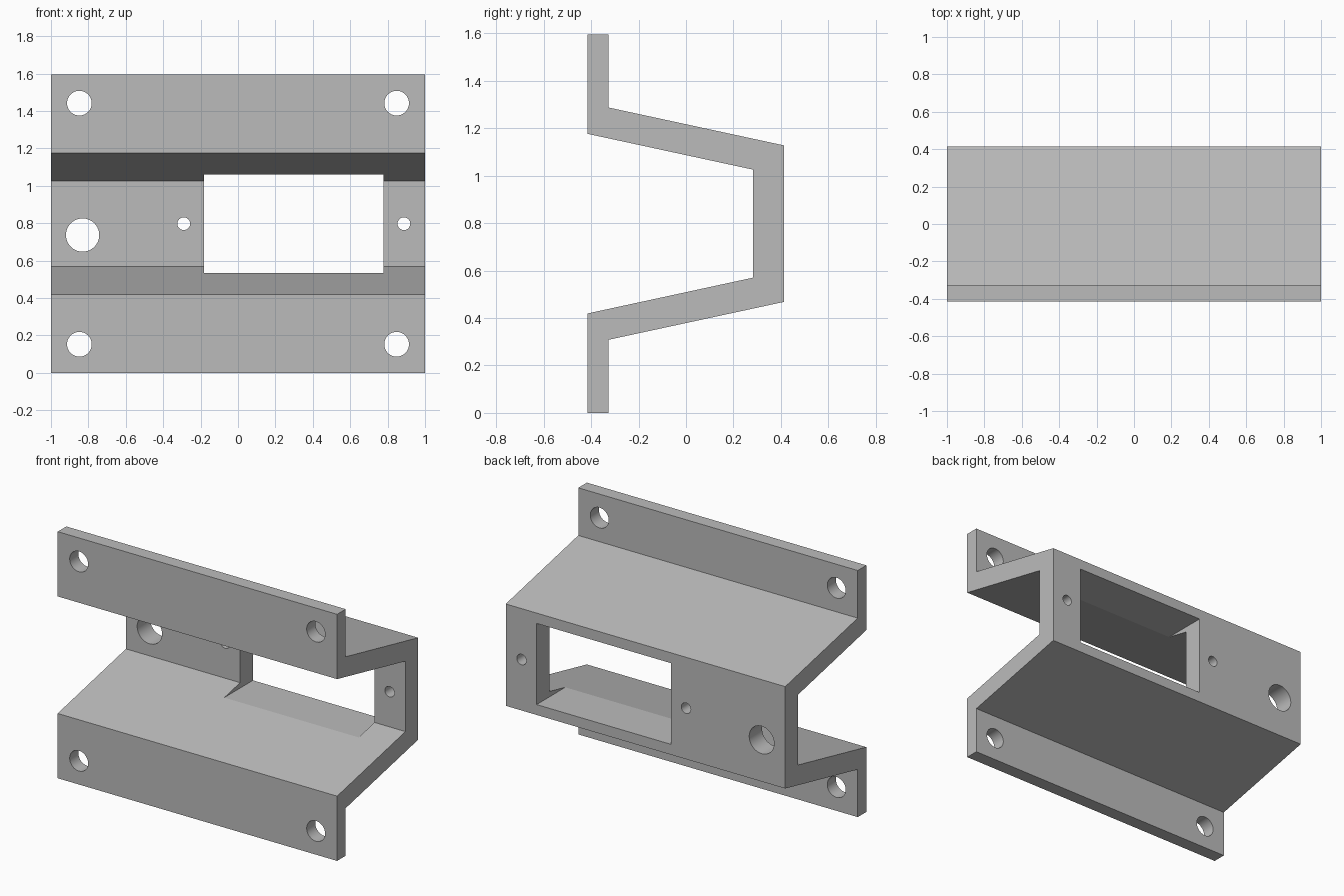
import bpy, bmesh, math
from mathutils import Matrix, Vector

cube = bpy.data.objects.get("Cube")
if cube:
    bpy.data.objects.remove(cube, do_unlink=True)

HEIGHT = 1.595
MID = HEIGHT / 2

grey = bpy.data.materials.new("plain_grey")
grey.use_nodes = True
grey.diffuse_color = (0.5, 0.5, 0.5, 1)
grey.node_tree.nodes["Principled BSDF"].inputs["Base Color"].default_value = (0.5, 0.5, 0.5, 1)


def make_object(name, bm):
    bmesh.ops.recalc_face_normals(bm, faces=bm.faces)
    mesh = bpy.data.meshes.new(name)
    bm.to_mesh(mesh)
    bm.free()
    mesh.materials.append(grey)
    obj = bpy.data.objects.new(name, mesh)
    bpy.context.collection.objects.link(obj)
    return obj


# Hat-section bracket: lower half of the (y, z) profile, mirrored upward
back_edge = [(-0.327, 0), (-0.327, 0.308), (0.414, 0.468)]
front_edge = [(0.283, 0.57), (-0.415, 0.419), (-0.415, 0)]
flip = lambda pts: [(y, HEIGHT - z) for y, z in reversed(pts)]
profile = back_edge + flip(back_edge) + flip(front_edge) + front_edge

bm = bmesh.new()
face = bm.faces.new([bm.verts.new((-1, y, z)) for y, z in profile])
swept = bmesh.ops.extrude_face_region(bm, geom=[face])["geom"]
bmesh.ops.translate(bm, vec=(2, 0, 0),
                    verts=[g for g in swept if isinstance(g, bmesh.types.BMVert)])
bracket = make_object("bracket", bm)

# Cutters: rectangular window, four mounting holes, two screw holes, cable hole
bm = bmesh.new()
left, right, low, high = -0.183, 0.779, 0.535, 1.06
bmesh.ops.create_cube(bm, size=1, matrix=Matrix.Translation(
    ((left + right) / 2, 0, (low + high) / 2)) @ Matrix.Diagonal((right - left, 2, high - low, 1)))

holes = [(x, z, 0.066) for x in (-0.848, 0.848) for z in (0.153, HEIGHT - 0.153)]
holes += [(x, MID, 0.034) for x in (-0.29, 0.887)]
holes.append((-0.831, 0.737, 0.089))
for x, z, radius in holes:
    bmesh.ops.create_cone(bm, cap_ends=True, segments=48, radius1=radius, radius2=radius, depth=2,
                          matrix=Matrix.Translation((x, 0, z)) @ Matrix.Rotation(math.pi / 2, 4, "X"))
cutter = make_object("opening_cutter", bm)
cutter.hide_render = True

# Cut the openings and bake the result
cut = bracket.modifiers.new("openings", "BOOLEAN")
cut.operation = "DIFFERENCE"
cut.solver = "EXACT"
cut.object = cutter
bpy.context.view_layer.update()
baked = bpy.data.meshes.new_from_object(bracket.evaluated_get(bpy.context.evaluated_depsgraph_get()))
bracket.modifiers.clear()
bracket.data = baked
bpy.data.objects.remove(cutter, do_unlink=True)

# Smooth hole walls, sharp plate edges
bpy.ops.object.select_all(action="DESELECT")
bracket.select_set(True)
bpy.context.view_layer.objects.active = bracket
bpy.ops.object.shade_smooth_by_angle(angle=math.radians(10))
